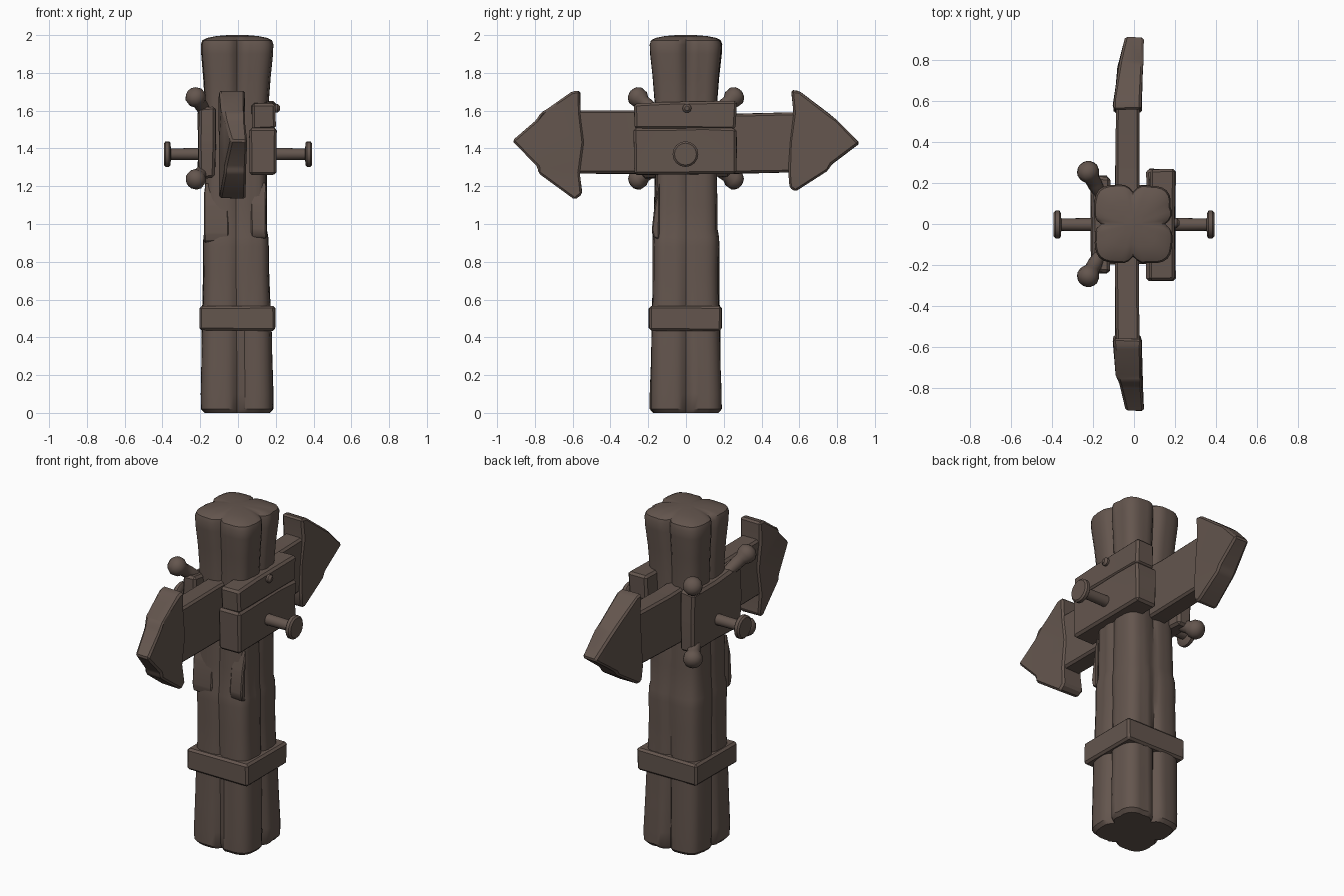
import bpy, bmesh, math, random
from mathutils import Vector, Matrix

if "Cube" in bpy.data.objects:
    bpy.data.objects.remove(bpy.data.objects["Cube"])

random.seed(4)
wood = bpy.data.materials.new("dark_brown_wood")
wood.diffuse_color = (0.127, 0.092, 0.076, 1)
wood.use_nodes = True
wood.node_tree.nodes["Principled BSDF"].inputs["Base Color"].default_value = wood.diffuse_color


def finish(bm, name, angle=30):
    bmesh.ops.recalc_face_normals(bm, faces=bm.faces)
    me = bpy.data.meshes.new(name)
    bm.to_mesh(me)
    bm.free()
    me.materials.append(wood)
    ob = bpy.data.objects.new(name, me)
    bpy.context.collection.objects.link(ob)
    bpy.ops.object.select_all(action='DESELECT')
    ob.select_set(True)
    bpy.context.view_layer.objects.active = ob
    bpy.ops.object.shade_smooth_by_angle(angle=math.radians(angle))
    return ob


def slab(name, outline, x0, x1, bevel=0.012, jitter=0.005, shape=None):
    """Board cut from a (y, z) outline, extruded along x, with worn edges."""
    bm = bmesh.new()
    face = bm.faces.new([bm.verts.new((x0, y, z)) for y, z in outline])
    ext = bmesh.ops.extrude_face_region(bm, geom=[face])
    for v in [g for g in ext["geom"] if isinstance(g, bmesh.types.BMVert)]:
        v.co.x = x1
    for v in bm.verts:
        v.co += Vector([random.uniform(-jitter, jitter) for _ in range(3)])
        if shape:
            shape(v)
    bmesh.ops.recalc_face_normals(bm, faces=bm.faces)
    bmesh.ops.bevel(bm, geom=bm.edges[:], offset=bevel, segments=1,
                    profile=0.5, affect='EDGES', clamp_overlap=True)
    bmesh.ops.triangulate(bm, faces=[f for f in bm.faces if len(f.verts) > 4])
    return finish(bm, name)


def lathe(name, start, direction, profile, sides=14):
    """Round part along a direction from (distance, radius) pairs."""
    bm = bmesh.new()
    rot = Vector(direction).to_track_quat('Z', 'Y').to_matrix()
    rings = []
    for d, r in profile:
        rings.append([bm.verts.new(Vector(start) + rot @ Vector(
            (r * math.cos(2 * math.pi * i / sides), r * math.sin(2 * math.pi * i / sides), d)))
            for i in range(sides)])
    for a, b in zip(rings, rings[1:]):
        for i in range(sides):
            j = (i + 1) % sides
            bm.faces.new((a[i], a[j], b[j], b[i]))
    bm.faces.new(rings[0][::-1])
    bm.faces.new(rings[-1])
    return finish(bm, name, 40)


# Weathered post: squarish section with a deep groove on each side
N = 56
cracks = [(random.uniform(0, 2 * math.pi), random.uniform(0, 6)) for _ in range(10)]
levels = [(0, .172), (.02, .19), (.1, .191), (.25, .187), (.42, .184), (.6, .178), (.75, .175),
          (.88, .176), (.93, .174), (.97, .167), (1.1, .166), (1.25, .163), (1.45, .163),
          (1.65, .168), (1.78, .177), (1.9, .189), (1.95, .191), (1.972, .184),
          (1.985, .16), (1.995, .11), (2.0, .05)]


def post_point(i, z, half):
    a = 2 * math.pi * i / N
    c, s = math.cos(a), math.sin(a)
    r = half / (abs(c) ** 5 + abs(s) ** 5) ** 0.2
    off = (a + math.pi / 4) % (math.pi / 2) - math.pi / 4
    end = abs(z - 1.0)                       # grooves open up towards the ends
    r -= half * (0.05 + 0.13 * end) * math.exp(-(off / 0.11) ** 2)
    for k, (ca, ph) in enumerate(cracks):
        d = (a - ca - 0.06 * math.sin(3 * z + ph) + math.pi) % (2 * math.pi) - math.pi
        r -= half * 0.04 * math.exp(-(d / 0.07) ** 2) * (0.5 + 0.5 * math.sin(2.6 * z + ph))
    r += half * 0.015 * math.sin(5 * z + 2 * a)
    shift = -0.008 * (1 - min(1, end))
    return (r * c - 0.004 + shift, r * s - 0.001, z)


bm = bmesh.new()
rings = [[bm.verts.new(post_point(i, z, h)) for i in range(N)] for z, h in levels]
for a, b in zip(rings, rings[1:]):
    for i in range(N):
        j = (i + 1) % N
        bm.faces.new((a[i], a[j], b[j], b[i]))
bm.faces.new(rings[0][::-1])
bm.faces.new(rings[-1])
finish(bm, "post", 35)

# Bark flakes with a broken lower edge on the front
for name, x0, x1, z0 in (("bark_flake_left", -.18, -.05, .9), ("bark_flake_right", .07, .15, .92)):
    slab(name, [(-.14, z0), (-.172, z0 + .01), (-.18, z0 + .05), (-.166, 1.1), (-.14, 1.22)],
         x0, x1, .006, .002)

# Lower band
slab("lower_band", [(-.197, .435), (.19, .435), (.19, .567), (-.197, .567)], -.202, .198, .012, .003)


# Crossboard and its two arrow heads
def thin_tip(v):
    t = max(0, (abs(v.co.y) - .66) / .26)
    if v.co.x < -.03:
        v.co.x += .06 * t
    else:
        v.co.x += .012 * t


slab("crossboard", [(-.62, 1.27), (-.2, 1.265), (.2, 1.265), (.62, 1.275),
                    (.62, 1.59), (.27, 1.585), (-.2, 1.6), (-.62, 1.6)], -.09, .025, .012, .003)
heads = {
    "arrow_head_front": [(-.92, 1.44), (-.79, 1.55), (-.77, 1.59), (-.745, 1.60), (-.6, 1.70),
                         (-.56, 1.705), (-.56, 1.59), (-.54, 1.43), (-.56, 1.27), (-.55, 1.16),
                         (-.59, 1.13), (-.78, 1.27), (-.785, 1.30)],
    "arrow_head_back": [(.92, 1.43), (.8, 1.55), (.76, 1.58), (.6, 1.705), (.555, 1.71),
                        (.57, 1.59), (.55, 1.43), (.54, 1.27), (.55, 1.19), (.58, 1.17),
                        (.75, 1.285), (.77, 1.315)]}
for name, outline in heads.items():
    slab(name, outline, -.1, .036, .011, .003, thin_tip)

# Right clamp: two stacked planks
slab("right_clamp_lower", [(-.275, 1.26), (.265, 1.265), (.27, 1.4), (.265, 1.505),
                           (.1, 1.515), (-.1, 1.505), (-.275, 1.51)], .06, .203, .013, .004)
slab("right_clamp_upper", [(-.27, 1.50), (.26, 1.50), (.268, 1.65), (-.1, 1.645), (-.275, 1.64)],
     .075, .197, .013, .004)
# Left clamp
slab("left_clamp", [(-.23, 1.24), (0, 1.255), (.23, 1.245), (.24, 1.43), (.23, 1.61),
                    (0, 1.60), (-.235, 1.62), (-.24, 1.43)], -.21, -.12, .014, .006)

# Corner pegs with rounded ends, pointing in towards the left clamp
for sy, side in ((-1, "front"), (1, "back")):
    for sz, level in ((-1, "lower"), (1, "upper")):
        start = Vector((-.235, sy * .275, 1.455 + sz * .232))
        aim = Vector((-.15, sy * .12, 1.44 + sz * .12)) - start
        lathe(f"corner_peg_{side}_{level}", start, aim,
              [(-.02, .018), (-.008, .04), (.015, .054), (.045, .052), (.07, .037),
               (.11, .036), (.2, .028)], 12)

# Large nails through both clamps
for sx, side in ((-1, "left"), (1, "right")):
    lathe(f"nail_{side}", (sx * .1, -.003, 1.37), (sx, 0, 0),
          [(0, .034), (.255, .03), (.258, .06), (.265, .068), (.283, .068), (.292, .058)], 16)
# Small stud on the right clamp
lathe("small_stud", (.18, .005, 1.612), (1, 0, 0), [(0, .024), (.03, .024), (.042, .012)], 10)
